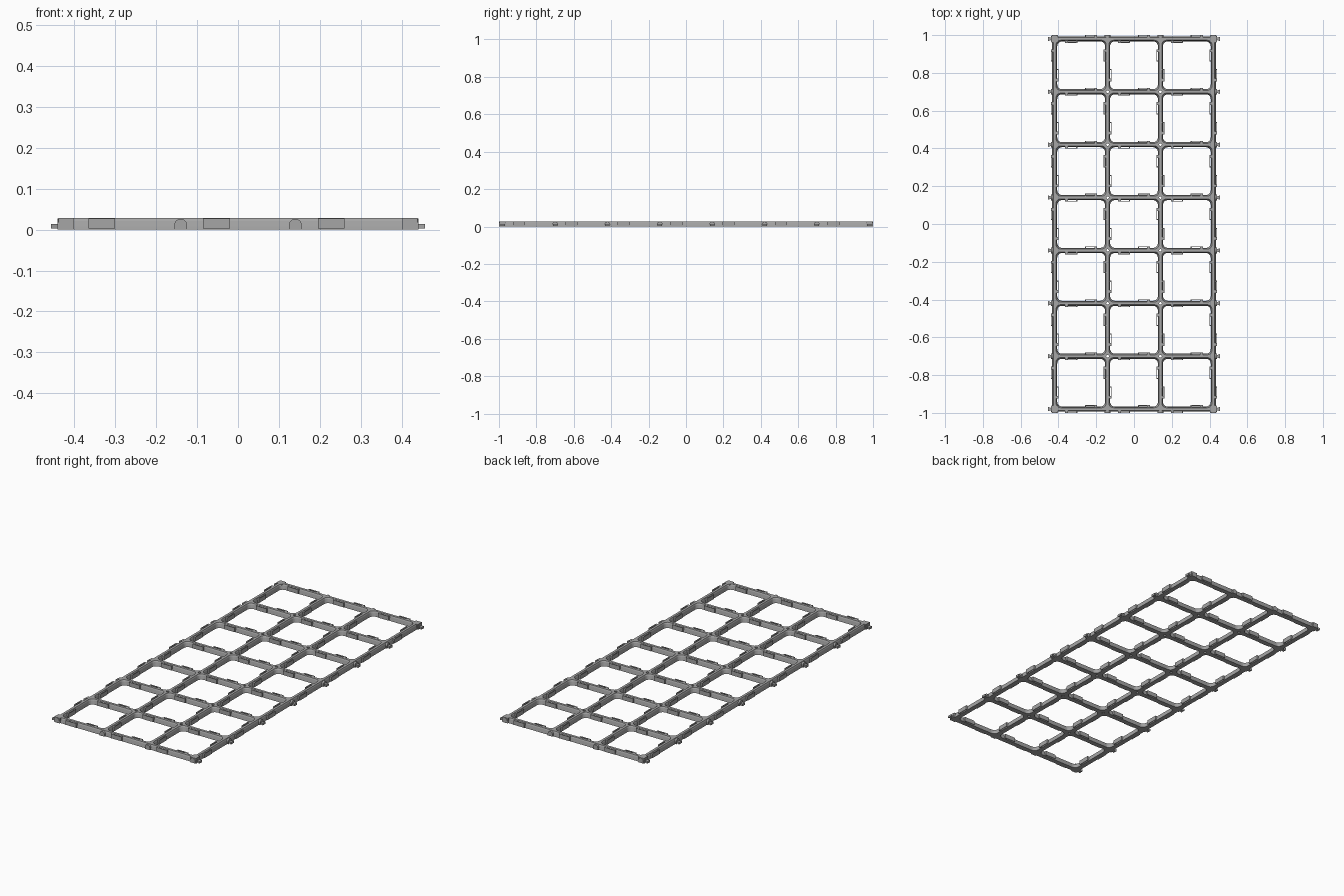
import bpy, bmesh, math
from mathutils import Matrix, Vector

if bpy.data.objects.get("Cube"):
    bpy.data.objects.remove(bpy.data.objects["Cube"])

COLS, ROWS, PITCH, HEIGHT = 3, 7, 0.28, 0.028
HALF = PITCH / 2
EDGE_X, EDGE_Y = COLS * HALF, ROWS * HALF
# rail cross-section: half width and height
PROFILE = [(0.007, HEIGHT), (0.010, 0.021), (0.0125, 0.007), (0.0135, 0)]
STEPS = 5
FILLET, HOLE = 0.025, 0.007

grey = bpy.data.materials.new("plastic_grey")
grey.use_nodes = True
grey.diffuse_color = (0.38, 0.38, 0.38, 1)
grey.node_tree.nodes["Principled BSDF"].inputs["Base Color"].default_value = grey.diffuse_color


def finish(bm, name):
    bmesh.ops.remove_doubles(bm, verts=bm.verts, dist=0.00005)
    bmesh.ops.recalc_face_normals(bm, faces=bm.faces)
    mesh = bpy.data.meshes.new(name)
    bm.to_mesh(mesh)
    bm.free()
    mesh.materials.append(grey)
    ob = bpy.data.objects.new(name, mesh)
    bpy.context.collection.objects.link(ob)
    return ob


def bridge(bm, a, b):
    n = len(a)
    for i in range(n):
        quad = [a[i], a[(i + 1) % n], b[(i + 1) % n], b[i]]
        pts = []
        for v in quad:
            if all((v.co - p.co).length > 0.00001 for p in pts):
                pts.append(v)
        if len(pts) > 2:
            bm.faces.new(pts)


def box(bm, lo, hi, frame=Matrix()):
    lo, hi = Vector(lo), Vector(hi)
    place = Matrix.Translation((lo + hi) / 2) @ Matrix.Diagonal((*(hi - lo), 1))
    bmesh.ops.create_cube(bm, size=1, matrix=frame @ place)


def prism(bm, outline, start, depth):
    """Extrude a closed outline of points along depth."""
    a = [bm.verts.new(start @ Vector(p)) for p in outline]
    b = [bm.verts.new(start @ (Vector(p) + Vector(depth))) for p in outline]
    bm.faces.new(a)
    bm.faces.new(b)
    bridge(bm, a, b)


def corners():
    for q in range(4):
        a = math.pi / 4 + q * math.pi / 2
        yield q, (1 if math.cos(a) > 0 else -1), (1 if math.sin(a) > 0 else -1)


def opening_ring(bm, cx, cy, inset, z):
    half, ring = HALF - inset, []
    for q, sx, sy in corners():
        for k in range(STEPS + 1):
            a = (q + k / STEPS) * math.pi / 2
            ring.append(bm.verts.new((cx + sx * (half - FILLET) + FILLET * math.cos(a),
                                      cy + sy * (half - FILLET) + FILLET * math.sin(a), z)))
    return ring


def cell_ring(bm, cx, cy, z):
    # interior crossings have a small round hole
    ring = []
    for q, sx, sy in corners():
        x, y = cx + sx * HALF, cy + sy * HALF
        inside = abs(x) < EDGE_X - 0.01 and abs(y) < EDGE_Y - 0.01
        r = HOLE if inside else 0
        for k in range(STEPS + 1):
            a = (q + 1 - k / STEPS) * math.pi / 2
            # quarter arc facing the cell, ordered counter-clockwise
            a += math.pi
            ring.append(bm.verts.new((x + r * math.cos(a), y + r * math.sin(a), z)))
    return ring


# lattice of rails with filleted square openings
bm = bmesh.new()
for i in range(COLS):
    for j in range(ROWS):
        cx, cy = (i + 0.5) * PITCH - EDGE_X, (j + 0.5) * PITCH - EDGE_Y
        top, bottom = cell_ring(bm, cx, cy, HEIGHT), cell_ring(bm, cx, cy, 0)
        rings = [top] + [opening_ring(bm, cx, cy, w, z) for w, z in PROFILE] + [bottom]
        for a, b in zip(rings, rings[1:]):
            bridge(bm, a, b)
        # hole walls
        for q in range(4):
            for k in range(STEPS):
                s = q * (STEPS + 1) + k
                if (top[s].co - top[s + 1].co).length > 0.0001:
                    bm.faces.new((top[s], top[s + 1], bottom[s + 1], bottom[s]))
finish(bm, "rail_lattice")

# outer half of the perimeter rails
bm = bmesh.new()
rings = [[bm.verts.new((sx * (EDGE_X + w), sy * (EDGE_Y + w), z)) for _, sx, sy in corners()]
         for w, z in [(0, HEIGHT)] + PROFILE + [(0, 0)]]
for a, b in zip(rings, rings[1:]):
    bridge(bm, a, b)
finish(bm, "perimeter_rail")

# corner posts
bm = bmesh.new()
for _, sx, sy in corners():
    x, y = sx * EDGE_X, sy * EDGE_Y
    box(bm, (x - 0.018, y - 0.018, 0), (x + 0.018, y + 0.018, HEIGHT))
finish(bm, "corner_posts")

# arched sockets at every crossing on the perimeter
arch = [(-0.015, 0, 0), (0.015, 0, 0)]
arch += [(0.015 * math.cos(a), 0, 0.013 + 0.013 * math.sin(a))
         for a in [k * math.pi / 8 for k in range(9)]]
sockets, tabs = bmesh.new(), bmesh.new()
dovetail = [(-0.005, 0, 0.002), (0.005, 0, 0.002), (0.012, 0.02, 0.002), (-0.012, 0.02, 0.002)]
for turn, count, reach in ((0, COLS, EDGE_Y), (1, ROWS, EDGE_X), (2, COLS, EDGE_Y), (3, ROWS, EDGE_X)):
    spin = Matrix.Rotation(turn * math.pi / 2, 4, "Z")
    for n in range(count + 1):
        spot = spin @ Matrix.Translation(((n - count / 2) * PITCH, reach, 0))
        prism(sockets, arch, spot, (0, 0.02, 0))
        # dovetail tabs on the two long sides
        if turn % 2:
            prism(tabs, dovetail, spot @ Matrix.Translation((0, 0.016, 0)), (0, 0, 0.012))
finish(sockets, "arched_sockets")
finish(tabs, "dovetail_tabs")

# spring clips: two per rail, opposite each other
bm = bmesh.new()
rails = [((i + 0.5) * PITCH - EDGE_X, j * PITCH - EDGE_Y, 0)
         for i in range(COLS) for j in range(ROWS + 1)]
rails += [(i * PITCH - EDGE_X, (j + 0.5) * PITCH - EDGE_Y, 1)
          for i in range(COLS + 1) for j in range(ROWS)]
for x, y, turn in rails:
    for flip in (0, 2):
        frame = Matrix.Translation((x, y, 0)) @ Matrix.Rotation((turn + flip) * math.pi / 2, 4, "Z")
        box(bm, (-0.085, -0.0205, 0.003), (-0.02, -0.0175, 0.027), frame)
        box(bm, (-0.085, -0.0205, 0.003), (-0.07, -0.006, 0.027), frame)
        box(bm, (-0.026, -0.0205, 0.003), (-0.02, -0.009, 0.027), frame)
finish(bm, "spring_clips")
